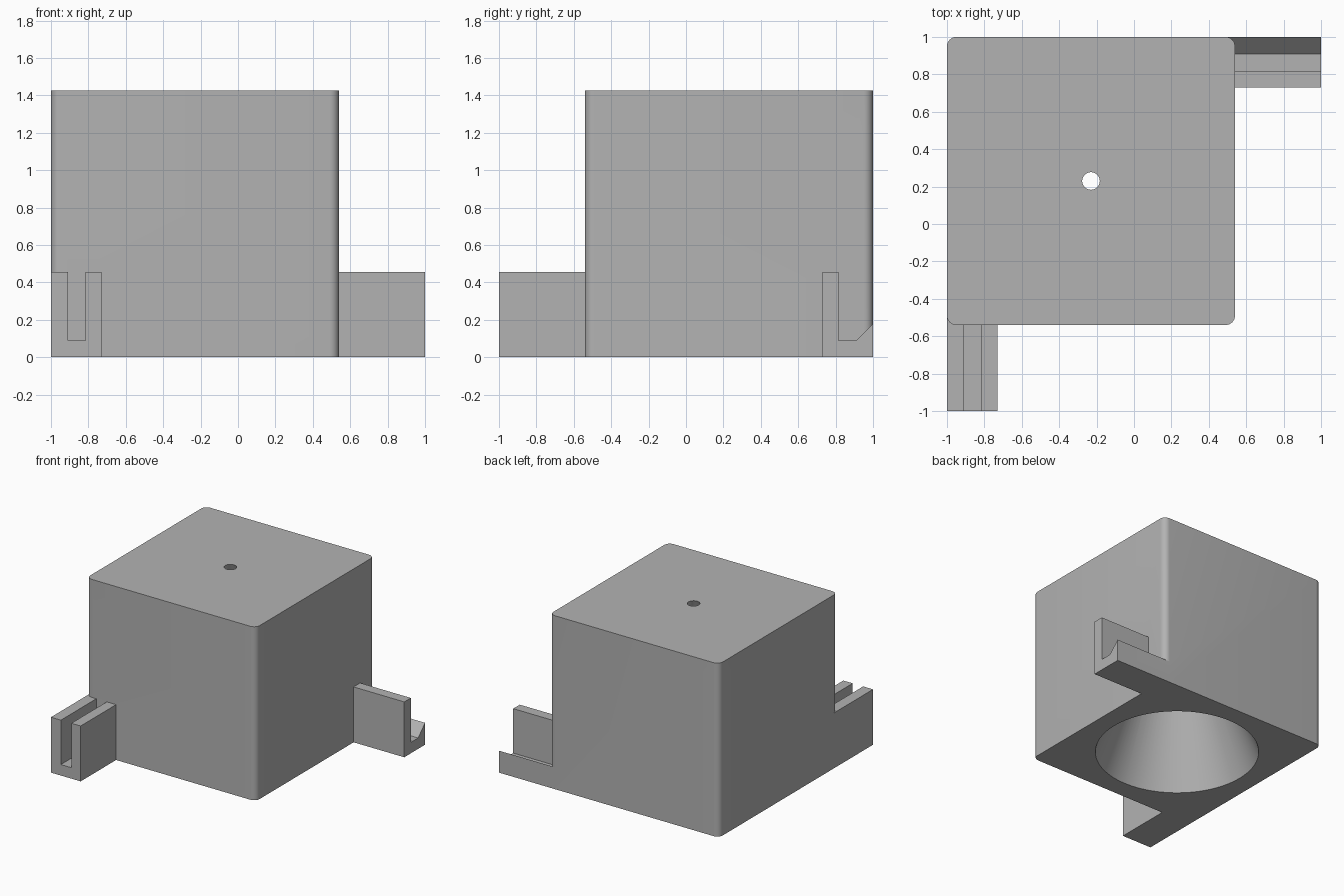
import bpy
import bmesh
import math
from mathutils import Vector

default = bpy.data.objects.get("Cube")
if default:
    bpy.data.objects.remove(default, do_unlink=True)

GREY = (0.45, 0.45, 0.45, 1)
BODY_MIN, BODY_MAX, HEIGHT = -1.0, 0.54, 1.425
SIDE = BODY_MAX - BODY_MIN
MID = (BODY_MIN + BODY_MAX) / 2
CORNER = 0.05

mat = bpy.data.materials.new("plain grey")
mat.use_nodes = True
mat.diffuse_color = GREY
mat.node_tree.nodes["Principled BSDF"].inputs["Base Color"].default_value = GREY


def make_object(name, bm):
    bmesh.ops.recalc_face_normals(bm, faces=bm.faces)
    mesh = bpy.data.meshes.new(name)
    bm.to_mesh(mesh)
    bm.free()
    mesh.materials.append(mat)
    obj = bpy.data.objects.new(name, mesh)
    bpy.context.collection.objects.link(obj)
    return obj


def extrude_profile(name, points, offset):
    bm = bmesh.new()
    face = bm.faces.new([bm.verts.new(p) for p in points])
    new = bmesh.ops.extrude_face_region(bm, geom=[face])["geom"]
    verts = [g for g in new if isinstance(g, bmesh.types.BMVert)]
    bmesh.ops.translate(bm, verts=verts, vec=Vector(offset))
    return make_object(name, bm)


def combine(target, tool, operation):
    mod = target.modifiers.new(operation.lower(), 'BOOLEAN')
    mod.operation = operation
    mod.solver = 'EXACT'
    mod.object = tool
    bpy.context.view_layer.objects.active = target
    bpy.ops.object.modifier_apply(modifier=mod.name)
    bpy.data.objects.remove(tool, do_unlink=True)


# Square block with rounded upright corners
outline = []
inner = SIDE / 2 - CORNER
for quarter, (sx, sy) in enumerate([(1, 1), (-1, 1), (-1, -1), (1, -1)]):
    for step in range(9):
        a = math.radians(90 * (quarter + step / 8))
        outline.append((MID + sx * inner + CORNER * math.cos(a),
                        -MID + sy * inner + CORNER * math.sin(a), 0))
body = extrude_profile("funnel_block", outline, (0, 0, HEIGHT))

# Slotted rails: (across, height) profiles
T = 0.455
front = [(-1, 0), (-0.73, 0), (-0.73, T), (-0.815, T),
         (-0.815, 0.09), (-0.91, 0.09), (-0.91, T), (-1, T)]
side = [(0.73, 0), (1, 0), (1, 0.18), (0.91, 0.09),
        (0.815, 0.09), (0.815, T), (0.73, T)]
run = 1 - BODY_MAX + CORNER
combine(body, extrude_profile("front_rail", [(x, -1, z) for x, z in front],
                              (0, run, 0)), 'UNION')
combine(body, extrude_profile("left_rail", [(1, y, z) for y, z in side],
                              (-run, 0, 0)), 'UNION')

# Conical bore, wide at the base and narrow at the top
bm = bmesh.new()
R_BASE, R_TOP, EXTRA = 0.615, 0.047, 0.02
slope = (R_BASE - R_TOP) / HEIGHT * EXTRA
bmesh.ops.create_cone(bm, cap_ends=True, segments=96, radius1=R_BASE + slope,
                      radius2=R_TOP - slope, depth=HEIGHT + 2 * EXTRA)
bmesh.ops.translate(bm, verts=bm.verts, vec=Vector((MID, -MID, HEIGHT / 2)))
bore = make_object("bore_cutter", bm)
bore.hide_render = True
combine(body, bore, 'DIFFERENCE')

# Smooth the curved walls, keep the edges crisp
bpy.ops.object.select_all(action='DESELECT')
body.select_set(True)
bpy.context.view_layer.objects.active = body
bpy.ops.object.shade_smooth_by_angle(angle=math.radians(30))
